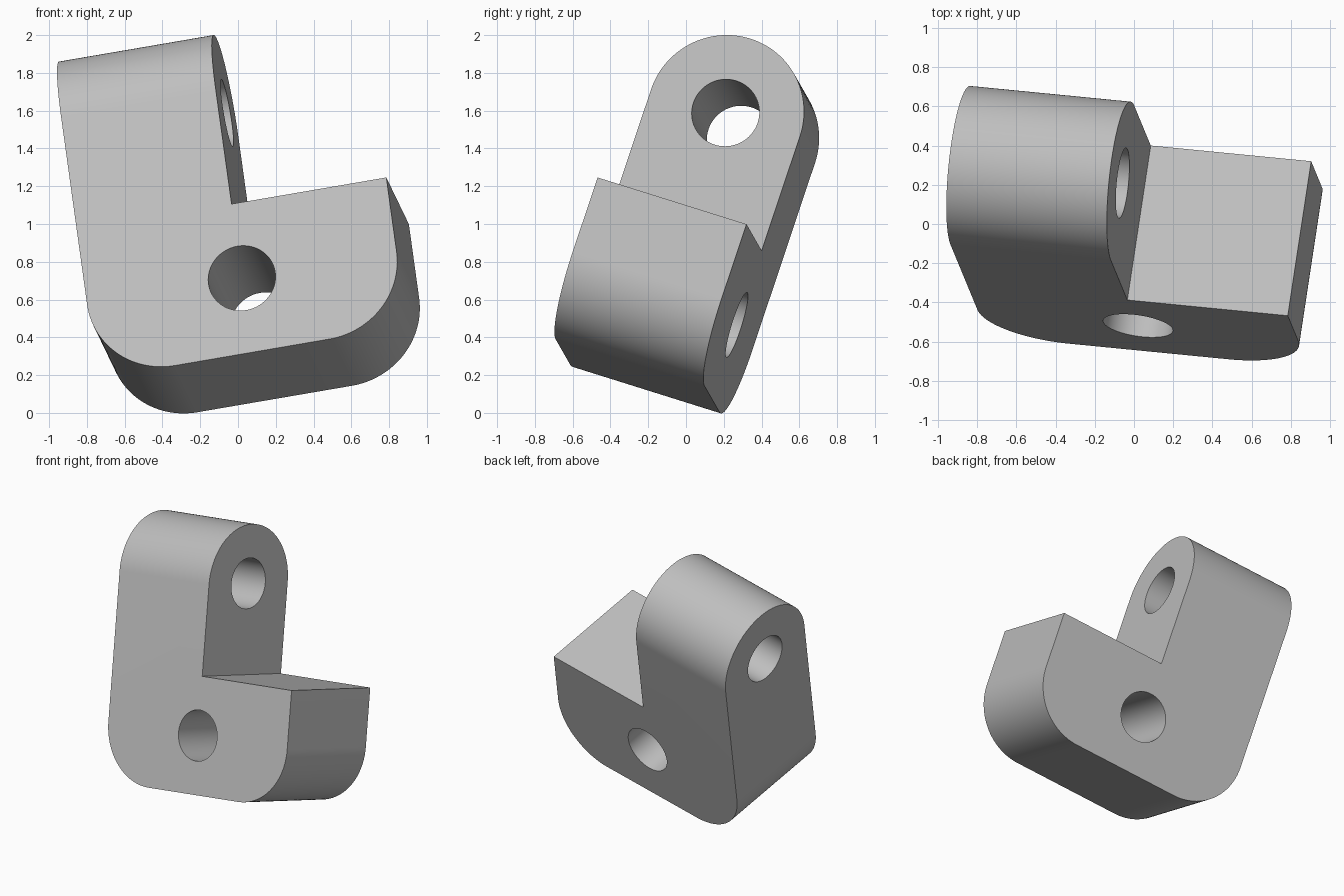
import bpy, bmesh, math
from mathutils import Matrix, Vector

if "Cube" in bpy.data.objects:
    bpy.data.objects.remove(bpy.data.objects["Cube"], do_unlink=True)

S = 0.835            # block unit: arm width, shelf width, shelf height, depth
R = S / 2            # rounding radius
HOLE = 0.18
ARM_Z = 0.645        # arm hole height above the shelf

# Tilted frame with its origin at the front inner corner of the notch
u = Vector((0.981, -0.096, 0.168)).normalized()
v = Vector((0.139, 0.945, -0.297))
v = (v - u * v.dot(u)).normalized()
w = u.cross(v)
FRAME = Matrix.Translation((-0.034, -0.388, 1.106)) @ Matrix((u, v, w)).transposed().to_4x4()

grey = bpy.data.materials.new("light grey")
grey.use_nodes = True
colour = (0.52, 0.52, 0.52, 1)
grey.diffuse_color = colour
grey.node_tree.nodes["Principled BSDF"].inputs["Base Color"].default_value = colour


def arc(cx, cz, r, start, end, steps):
    """Points along an arc, angles in degrees."""
    angles = [math.radians(start + (end - start) * i / steps) for i in range(steps + 1)]
    return [(cx + r * math.cos(t), cz + r * math.sin(t)) for t in angles]


def prism(name, profile, axis, low, high):
    """Extrude a 2D profile along the local x or y axis."""
    place = (lambda p, d: (d, p[0], p[1])) if axis == "x" else (lambda p, d: (p[0], d, p[1]))
    bm = bmesh.new()
    face = bm.faces.new([bm.verts.new(place(p, low)) for p in profile])
    top = bmesh.ops.extrude_face_region(bm, geom=[face])["geom"]
    shift = Vector(place((0, 0), high - low))
    bmesh.ops.translate(bm, vec=shift, verts=[g for g in top if isinstance(g, bmesh.types.BMVert)])
    bmesh.ops.recalc_face_normals(bm, faces=bm.faces)
    mesh = bpy.data.meshes.new(name)
    bm.to_mesh(mesh)
    bm.free()
    mesh.materials.append(grey)
    obj = bpy.data.objects.new(name, mesh)
    bpy.context.collection.objects.link(obj)
    obj.matrix_world = FRAME
    return obj


# L-shaped body with rounded lower corners
outline = [(-S, 1.3), *arc(-R, -R, R, 180, 270, 32), *arc(R, -R, R, 270, 360, 32),
           (S, 0), (0, 0), (0, 1.3)]
bracket = prism("bracket", outline, "y", -0.1, S + 0.1)

# Side envelope rounds the arm top; cylinders bore the two holes
envelope = prism("side_envelope", [(0, -1), (S, -1), *arc(R, ARM_Z, R, 0, 180, 64)], "x", -1, 1)
arm_bore = prism("arm_bore", arc(R, ARM_Z, HOLE, 0, 354.375, 63), "x", -1, 0.2)
base_bore = prism("base_bore", arc(0, -R, HOLE, 0, 354.375, 63), "y", -0.2, 1)

bpy.ops.object.select_all(action="DESELECT")
bpy.context.view_layer.objects.active = bracket
bracket.select_set(True)
for cutter, mode in ((envelope, "INTERSECT"), (arm_bore, "DIFFERENCE"), (base_bore, "DIFFERENCE")):
    cutter.hide_render = True
    cut = bracket.modifiers.new(cutter.name, "BOOLEAN")
    cut.operation, cut.solver, cut.object = mode, "EXACT", cutter
    bpy.ops.object.modifier_apply(modifier=cut.name)
    bpy.data.objects.remove(cutter, do_unlink=True)

bpy.ops.object.shade_smooth_by_angle(angle=math.radians(30))
